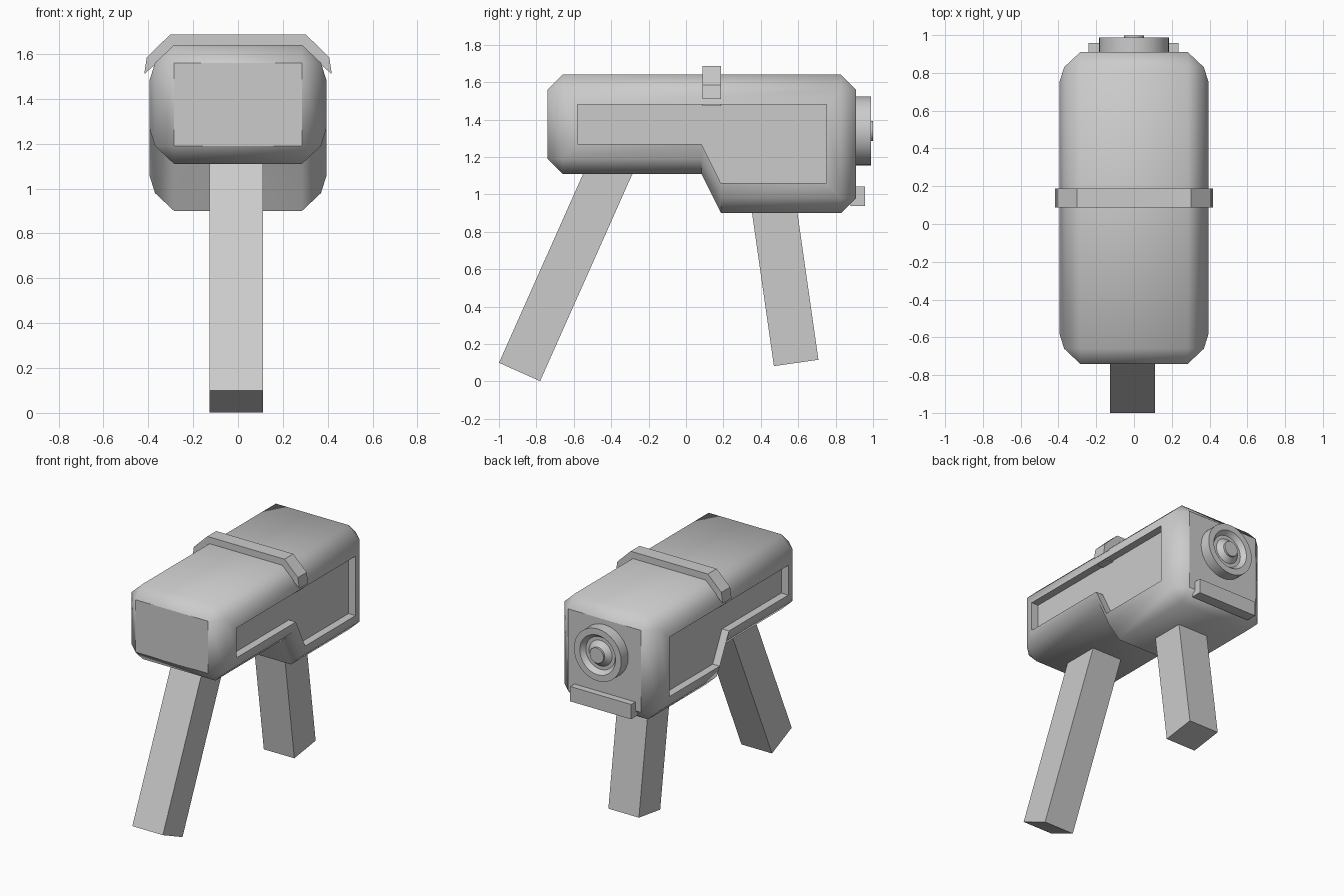
import bpy, bmesh, math
from mathutils import Vector

cube = bpy.data.objects.get("Cube")
if cube:
    bpy.data.objects.remove(cube, do_unlink=True)

grey = bpy.data.materials.new("light grey")
grey.use_nodes = True
COLOUR = (0.6, 0.6, 0.6, 1)
grey.diffuse_color = COLOUR
grey.node_tree.nodes["Principled BSDF"].inputs["Base Color"].default_value = COLOUR


def finish(name, bm, smooth=None):
    """Turn a bmesh into a named object, optionally smoothed by angle."""
    bmesh.ops.remove_doubles(bm, verts=bm.verts, dist=0.0005)
    bmesh.ops.recalc_face_normals(bm, faces=bm.faces)
    mesh = bpy.data.meshes.new(name)
    bm.to_mesh(mesh)
    bm.free()
    mesh.materials.append(grey)
    obj = bpy.data.objects.new(name, mesh)
    bpy.context.collection.objects.link(obj)
    if smooth:
        bpy.ops.object.select_all(action='DESELECT')
        obj.select_set(True)
        bpy.context.view_layer.objects.active = obj
        bpy.ops.object.shade_smooth_by_angle(angle=math.radians(smooth))
    return obj


def loft(rings, caps=True):
    """Join equal closed rings of points with quads."""
    bm = bmesh.new()
    loops = [[bm.verts.new(p) for p in ring] for ring in rings]
    n = len(loops[0])
    for a, b in zip(loops, loops[1:]):
        for i in range(n):
            j = (i + 1) % n
            bm.faces.new((a[i], a[j], b[j], b[i]))
    if caps:
        bm.faces.new(loops[0])
        bm.faces.new(loops[-1])
    return bm


def prism(name, outline, x0, x1):
    """Extrude a (y, z) outline along x."""
    return finish(name, loft([[(x, y, z) for y, z in outline] for x in (x0, x1)]))


# Body: stepped side profile, rounded towards the sides, with sunken side panels
FRONT, BACK, TOP, BELLY, KEEL = -0.74, 0.91, 1.64, 1.11, 0.90


def body_ring(x, inset, c=0.0):
    f, b, t = FRONT + inset, BACK - inset, TOP - inset
    l, k = BELLY + inset, KEEL + inset
    outline = [(f, l + c), (f, t - c), (f + c, t), (b - c, t), (b, t - c),
               (b, k + c), (b - c, k), (0.187, k), (0.083, l), (f + c, l)]
    return [(x, y, z) for y, z in outline]


half = [(0.34, 0.16, 0), (0.395, 0.16, 0), (0.37, 0.08, 0), (0.285, 0, 0.08)]
sections = half + [(-x, t, c) for x, t, c in reversed(half)]
body = finish("body", loft([body_ring(*s) for s in sections]), 50)
for edge in body.data.edges:
    ys = [body.data.vertices[v].co.y for v in edge.vertices]
    if max(ys) < FRONT + 0.001 or min(ys) > BACK - 0.001:
        edge.use_edge_sharp = True

# Strap over the top of the body
outer = [(0.418, 1.51), (0.407, 1.585), (0.302, 1.687)]
inner = [(0.285, 1.625), (0.36, 1.55), (0.388, 1.472)]
outline = (outer + [(-x, z) for x, z in reversed(outer)]
           + [(-x, z) for x, z in inner] + [(x, z) for x, z in reversed(inner)])
finish("strap", loft([[(x, y, z) for x, z in outline] for y in (0.088, 0.187)]))


# Legs: square bars leaning out from the underside
def leg(name, foot_a, foot_b, length):
    a, b = Vector(foot_a), Vector(foot_b)
    across = b - a
    up = Vector((-across.y, across.x)).normalized() * length
    prism(name, [a, b, b + up, a + up], -0.127, 0.112)


leg("front_leg", (-1.0, 0.10), (-0.78, 0.002), 1.28)
leg("rear_leg", (0.47, 0.082), (0.708, 0.116), 0.95)

# Ledge under the lens
prism("rear_ledge", [(0.88, 0.937), (0.957, 0.937), (0.957, 1.042), (0.88, 1.042)], -0.24, 0.236)

# Lens: turned rim, dished inside, with a raised centre button
SIDES = 32
profile = [(0.185, 0.89), (0.185, 0.988), (0.14, 0.988), (0.115, 0.955),
           (0.09, 0.955), (0.054, 0.985), (0.054, 0.999)]
rings = []
for r, y in profile:
    angles = [2 * math.pi * i / SIDES for i in range(SIDES)]
    rings.append([(r * math.cos(a), y, 1.34 + r * math.sin(a)) for a in angles])
finish("lens", loft(rings), 35)
